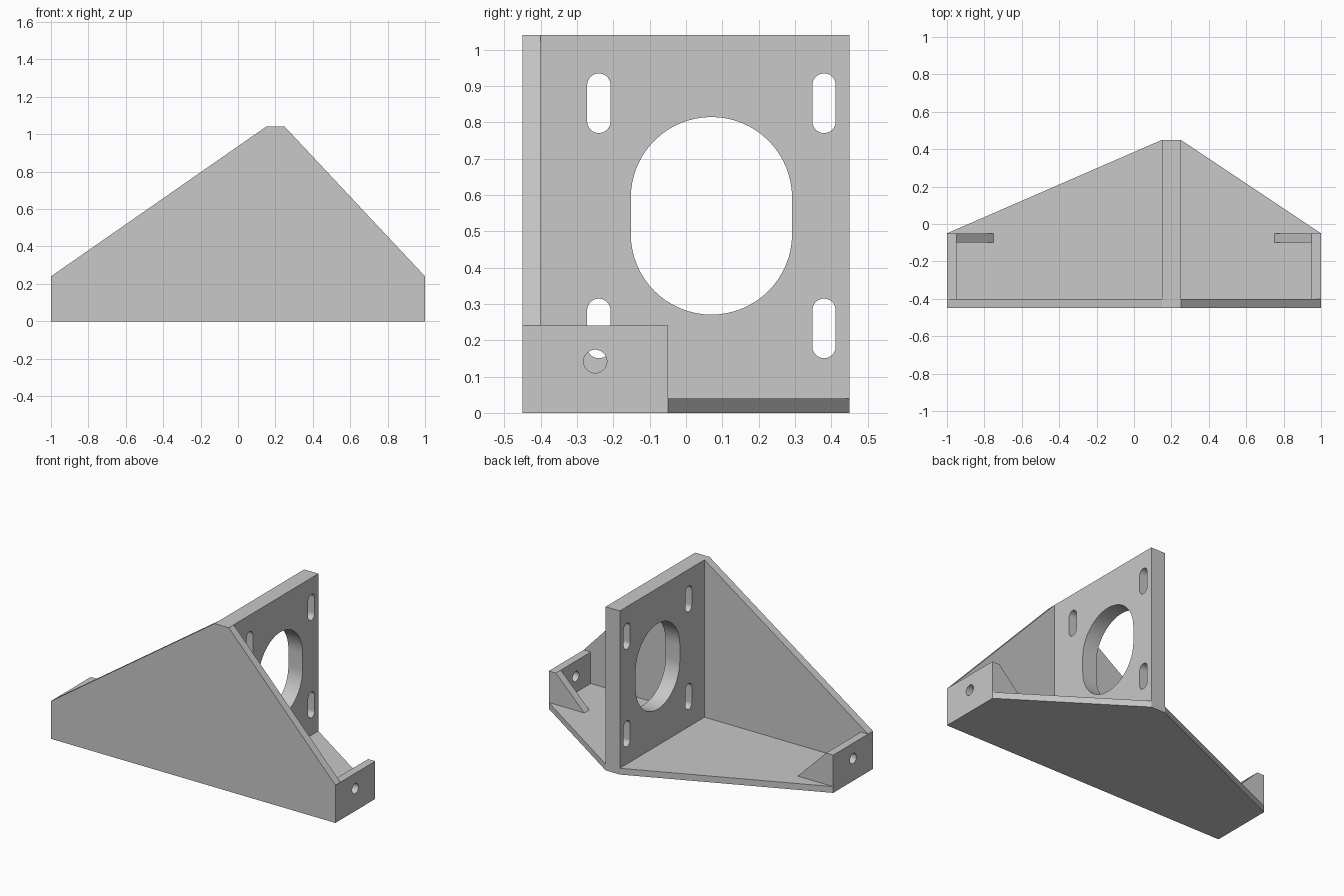
import bpy, bmesh
from math import sin, cos, pi
from mathutils import Vector

cube = bpy.data.objects.get("Cube")
if cube:
    bpy.data.objects.remove(cube, do_unlink=True)

grey = bpy.data.materials.new("light grey")
grey.use_nodes = True
colour = (0.58, 0.58, 0.58, 1)
grey.diffuse_color = colour
grey.node_tree.nodes["Principled BSDF"].inputs["Base Color"].default_value = colour

BASE, WALL = 0.04, 0.05      # floor and wall thickness
FRONT, BACK, TOP = -0.45, 0.45, 1.04
EAR_BACK, EAR_TOP = -0.05, 0.24


def prism(name, profile, axis, start, end):
    """Extrude a 2D profile along an axis; profile uses the other two axes in order."""
    def place(p, d):
        co = list(p)
        co.insert("xyz".index(axis), d)
        return Vector(co)
    bm = bmesh.new()
    face = bm.faces.new([bm.verts.new(place(p, start)) for p in profile])
    ext = bmesh.ops.extrude_face_region(bm, geom=[face])
    verts = [g for g in ext["geom"] if isinstance(g, bmesh.types.BMVert)]
    bmesh.ops.translate(bm, verts=verts, vec=place((0, 0), end - start))
    bmesh.ops.recalc_face_normals(bm, faces=bm.faces[:])
    mesh = bpy.data.meshes.new(name)
    bm.to_mesh(mesh)
    bm.free()
    mesh.materials.append(grey)
    obj = bpy.data.objects.new(name, mesh)
    bpy.context.collection.objects.link(obj)
    return obj


def rect(a0, a1, b0, b1):
    return [(a0, b0), (a1, b0), (a1, b1), (a0, b1)]


def slot(y, z, radius, half_straight=0, steps=32):
    """Vertical rounded slot outline; a circle when there is no straight part."""
    pts = []
    for side, first in ((1, 0), (-1, pi)):
        count = steps + 1 if half_straight else steps
        for i in range(count):
            a = first + pi * i / steps
            pts.append((y + radius * cos(a), z + side * half_straight + radius * sin(a)))
    return pts


def cut(obj, outlines, x0, x1):
    """Cut outlines through a part along x and smooth the hole walls."""
    for outline in outlines:
        cutter = prism("cutter", outline, "x", x0 - 0.1, x1 + 0.1)
        cutter.hide_render = True
        mod = obj.modifiers.new("hole", "BOOLEAN")
        mod.operation, mod.solver, mod.object = "DIFFERENCE", "EXACT", cutter
        bpy.ops.object.select_all(action="DESELECT")
        obj.select_set(True)
        bpy.context.view_layer.objects.active = obj
        bpy.ops.object.modifier_apply(modifier=mod.name)
        bpy.data.objects.remove(cutter, do_unlink=True)
    bpy.ops.object.shade_smooth_by_angle()


# Floor and front wall taper from the ears to the mounting plate
prism("base_plate", [(-1, FRONT), (1, FRONT), (1, EAR_BACK), (0.25, BACK),
                     (0.15, BACK), (-1, EAR_BACK)], "z", 0, BASE)
prism("front_plate", [(-1, BASE), (1, BASE), (1, EAR_TOP), (0.25, TOP),
                      (0.15, TOP), (-1, EAR_TOP)], "y", FRONT, FRONT + WALL)

# Upright mounting plate with a large opening and four screw slots
plate = prism("mounting_plate", rect(FRONT + WALL, BACK, BASE, TOP), "x", 0.15, 0.25)
cy, cz, pitch = 0.07, 0.5425, 0.31
holes = [slot(cy, cz, 0.222, 0.05)]
holes += [slot(cy + sy * pitch, cz + sz * pitch, 0.032, 0.05)
          for sy in (-1, 1) for sz in (-1, 1)]
cut(plate, holes, 0.15, 0.25)

# End ears with a screw hole, each braced by a triangular gusset
for side, s in (("left", 1), ("right", -1)):
    x0, x1 = sorted((s * (1 - WALL), s))
    ear = prism(side + "_ear", rect(FRONT + WALL, EAR_BACK, BASE, EAR_TOP), "x", x0, x1)
    cut(ear, [slot(-0.25, 0.142, 0.032)], x0, x1)
    prism(side + "_gusset", [(s * 0.95, BASE), (s * 0.75, BASE), (s * 0.95, EAR_TOP)],
          "y", EAR_BACK - WALL, EAR_BACK)
